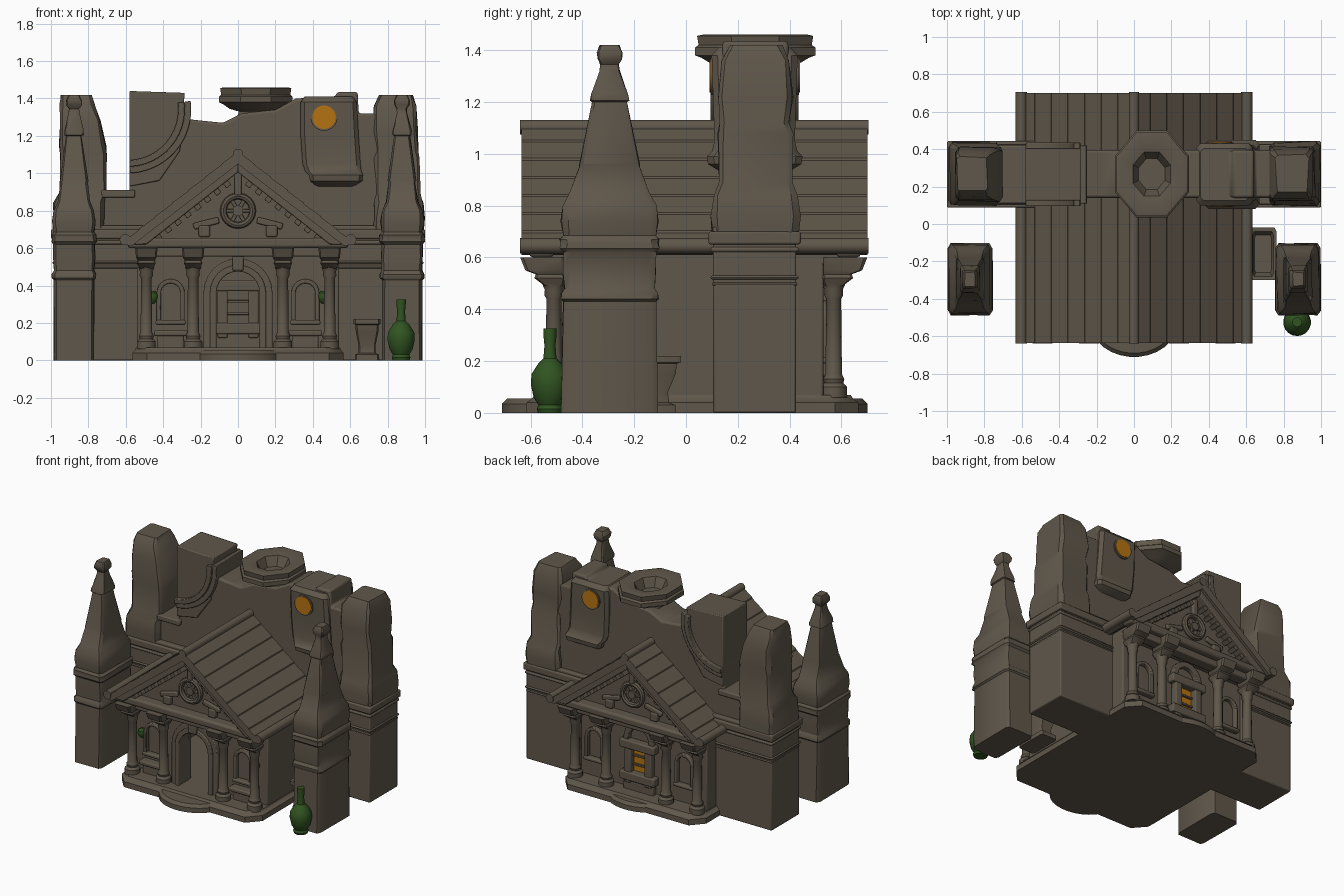
import bpy, bmesh, math, random
from mathutils import Matrix, Vector

if "Cube" in bpy.data.objects:
    bpy.data.objects.remove(bpy.data.objects["Cube"])

random.seed(4)


def material(name, rgb):
    m = bpy.data.materials.new(name)
    m.diffuse_color = (*rgb, 1)
    m.use_nodes = True
    m.node_tree.nodes["Principled BSDF"].inputs["Base Color"].default_value = m.diffuse_color
    return m


STONE = material("stone", (0.116, 0.095, 0.069))
AMBER = material("amber_glass", (0.46, 0.17, 0.006))
GREEN = material("green_glaze", (0.030, 0.088, 0.015))


def finish(name, bm, mat=STONE, bevel=0):
    bmesh.ops.recalc_face_normals(bm, faces=bm.faces)
    me = bpy.data.meshes.new(name)
    bm.to_mesh(me)
    bm.free()
    me.materials.append(mat)
    ob = bpy.data.objects.new(name, me)
    bpy.context.collection.objects.link(ob)
    if bevel:
        b = ob.modifiers.new("worn_edges", 'BEVEL')
        b.width, b.segments, b.limit_method = bevel, 2, 'ANGLE'
    return ob


def box(name, x, y, z, mat=STONE, bevel=0.008, tilt=0):
    """Box from (min, max) ranges, optionally tilted about y."""
    bm = bmesh.new()
    c = Vector([sum(r) / 2 for r in (x, y, z)])
    s = [abs(r[1] - r[0]) for r in (x, y, z)]
    bmesh.ops.create_cube(bm, size=1, matrix=Matrix.Translation(c)
                          @ Matrix.Rotation(tilt, 4, 'Y') @ Matrix.Diagonal((*s, 1)))
    return finish(name, bm, mat, bevel)


def prism(name, pts, y0, y1, mat=STONE, bevel=0.006):
    """Outline in x, z extruded along y."""
    bm = bmesh.new()
    f = bm.faces.new([bm.verts.new((x, y0, z)) for x, z in pts])
    r = bmesh.ops.extrude_face_region(bm, geom=[f])
    for v in r["geom"]:
        if isinstance(v, bmesh.types.BMVert):
            v.co.y = y1
    return finish(name, bm, mat, bevel)


def loft(name, rings, n=0, mat=STONE, wear=0):
    """Stack of rings (z, cx, cy, rx, ry); n = 0 gives squares with cut corners."""
    c = 0.86
    shape = [(1, -c), (1, c), (c, 1), (-c, 1), (-1, c), (-1, -c), (-c, -1), (c, -1)]
    if n:
        k = 1 / math.cos(math.pi / n)
        shape = [(k * math.cos((i + .5) * math.tau / n), k * math.sin((i + .5) * math.tau / n))
                 for i in range(n)]
    bm = bmesh.new()
    rows = [[bm.verts.new((cx + a * rx + random.uniform(-wear, wear),
                           cy + b * ry + random.uniform(-wear, wear), z)) for a, b in shape]
            for z, cx, cy, rx, ry in rings]
    m = len(shape)
    for lo, hi in zip(rows, rows[1:]):
        for i in range(m):
            bm.faces.new((lo[i], lo[(i + 1) % m], hi[(i + 1) % m], hi[i]))
    bm.faces.new(rows[0])
    bm.faces.new(rows[-1])
    return finish(name, bm, mat)


def rod(name, x, z, r, y0, y1, mat=STONE, n=20):
    return prism(name, arc(x, z, r, 0, 360 - 360 / n, n - 1), y0, y1, mat, 0)


def arc(cx, cz, r, a0, a1, n=12):
    return [(cx + r * math.cos(math.radians(a0 + (a1 - a0) * i / n)),
             cz + r * math.sin(math.radians(a0 + (a1 - a0) * i / n))) for i in range(n + 1)]


def arch(name, x, z0, zc, ro, ri, y0, y1):
    """Upside-down U surround."""
    prism(name, [(x + ro, z0)] + arc(x, zc, ro, 0, 180) + [(x - ro, z0), (x - ri, z0)]
          + arc(x, zc, ri, 180, 0) + [(x + ri, z0)], y0, y1)


# --- floor slab with cut corners and rounded steps
loft("floor_slab", [(0, 0, .025, .565, .64), (.04, 0, .025, .565, .64), (.055, 0, .025, .55, .62),
                    (.07, 0, .025, .545, .61)])
for nm, y, ry in (("front_step", -.53, .18), ("back_step", .53, .17)):
    loft(nm, [(0, 0, y, .23, ry), (.035, 0, y, .23, ry), (.055, 0, y, .21, ry - .02)], 28)

# --- hollow house walls with the door opening
prism("front_wall", [(-.53, .05), (-.12, .05)] + arc(0, .36, .12, 180, 0)
      + [(.12, .05), (.53, .05), (.53, .63), (-.53, .63)], -.43, -.37, bevel=0)
box("back_wall", (-.53, .53), (.45, .51), (.05, .63))
for s in (-1, 1):
    box("side_wall", (s * .48, s * .54), (-.43, .53), (0, .63))
box("ceiling", (-.54, .54), (-.54, .60), (.57, .63))

# --- gable block and roof slopes in overlapping courses
prism("gable_block", [(-.58, .63), (.58, .63), (0, 1.08)], -.53, .60)
slope = math.atan2(.49, .62)
for s in (-1, 1):
    top, N = [], 7
    for i in range(N):
        for t, lift in ((i / N, -.003), ((i + .97) / N, .003)):
            top.append((s * .62 * t, 1.118 - .49 * t + lift))
    prism("roof_slope", top + [(s * .62, .625), (s * .57, .61), (0, 1.05)], -.635, .70, bevel=0)
    rod("eave_roll", s * .603, .645, .03, -.64, .705)
    for yf, nm in ((-1, "front"), (1, "back")):
        y_out, y_in = (-.615, -.52) if yf < 0 else (.68, .59)
        # sloping inner moulding and rafter blocks under the roof edge
        prism(nm + "_rake_moulding", [(0, 1.06), (s * .56, .62), (s * .49, .62), (0, 1.005)], y_out, y_in)
        for i in range(8):
            t = .12 + i * .105
            x, z = s * .5 * t, .99 - .37 * t * 1.04
            box(nm + "_rafter_block", (x - .016, x + .016), (y_out + .02 * -yf, y_in),
                (z - .018, z + .018), bevel=.003, tilt=s * slope)
rod("ridge_roll", 0, 1.103, .028, -.64, .705)

# --- the same pediment and column set on the front and back
for nm, f, wall, col in (("front", -1, -.53, -.51), ("back", 1, .60, .57)):
    box(nm + "_tie_beam", (-.59, .59), (wall - f * .02, wall + f * .075), (.60, .655), bevel=.015)
    box(nm + "_frieze", (-.54, .54), (wall - f * .05, wall + f * .03), (.555, .605))
    bm = bmesh.new()
    for i in range(24):
        for j in range(8):
            a, b = i * math.tau / 24, j * math.tau / 8
            r = .078 + .018 * math.cos(b)
            bm.verts.new((r * math.cos(a), wall + f * .01 + .022 * math.sin(b), .80 + r * math.sin(a)))
    bm.verts.ensure_lookup_table()
    for i in range(24):
        for j in range(8):
            p, q, k = i * 8, (i + 1) % 24 * 8, (j + 1) % 8
            bm.faces.new([bm.verts[v] for v in (p + j, q + j, q + k, p + k)])
    finish(nm + "_rosette_ring", bm)
    for k in range(3):
        box(nm + "_rosette_spoke", (-.075, .075), (wall - .015, wall + .015), (.79, .81),
            bevel=.004, tilt=k * math.pi / 3)
    rod(nm + "_rosette_hub", 0, .80, .028, wall, wall + f * .025)
    box(nm + "_king_post", (-.02, .02), (wall, wall + f * .03), (.88, 1.02))
    for s in (-1, 1):
        box(nm + "_strut", (s * .10, s * .24), (wall, wall + f * .025), (.715, .75), tilt=s * .25)
        box(nm + "_carved_block", (s * .15, s * .21), (wall, wall + f * .035), (.66, .72))
        for x in (.49, .24):
            loft(nm + "_column", [(z, s * x, col, r, r) for z, r in
                 ((.06, .05), (.10, .05), (.115, .036), (.13, .04), (.15, .031), (.44, .028),
                  (.455, .036), (.475, .034), (.50, .045))], 14)
            loft(nm + "_capital", [(z, s * x, col + f * d, r, r + e) for z, d, r, e in
                 ((.49, 0, .035, 0), (.52, .015, .05, .01), (.535, .015, .045, .01),
                  (.55, .035, .055, .02), (.60, .045, .06, .025))])
        # arched niche with a ledge below
        w = -.43 if f < 0 else .51
        arch(nm + "_niche", s * .36, .20, .36, .075, .052, w, w + f * .035)
        box(nm + "_niche_sill", (s * .28, s * .44), (w, w + f * .045), (.19, .215))
        if f < 0:
            box(nm + "_bench", (s * .27, s * .45), (w, w + f * .07), (.13, .16))
            box(nm + "_bench_leg", (s * .29, s * .43), (w, w + f * .05), (.06, .14))

# --- doorway surround and keystone
arch("door_surround", 0, .05, .36, .185, .125, -.50, -.40)
arch("door_inner_trim", 0, .05, .36, .15, .115, -.515, -.40)
box("door_keystone", (-.03, .03), (-.53, -.42), (.48, .56))

# --- back window: frame, amber panes, bars (trim on both faces)
for y0, y1 in ((.51, .56), (.45, .41)):
    g = .01 if y1 > y0 else -.01
    for s in (-1, 1):
        box("window_jamb", (s * .055, s * .11), (y0, y1), (.12, .40))
    box("window_head", (-.14, .14), (y0, y1 + g), (.37, .43))
    box("window_sill", (-.14, .14), (y0, y1 + g), (.14, .20))
    box("window_plinth", (-.12, .12), (y0, y1 - g), (.06, .15))
    for z in (.25, .315):
        box("window_bar", (-.06, .06), (y0, y0 + 2 * g), (z - .007, z + .007), bevel=.003)
box("window_glass", (-.058, .058), (.509, .517), (.19, .38), AMBER, 0)
arch("window_hood", 0, .42, .44, .12, .08, .51, .55)

# --- cross wall on both sides of the house, with bands
for s in (-1, 1):
    box("cross_wall", (s * .50, s * .985), (.105, .425), (0, .72))
    for z0, z1, g in ((.49, .505, .005), (.515, .53, .01), (.62, .64, .01), (.65, .70, .018)):
        box("wall_band", (s * .50, s * (.982 + g)), (.105 - g, .425 + g), (z0, z1))

# --- ruined upper wall
prism("ruined_wall", [(-.73, .62), (-.73, .90), (-.58, .90), (-.58, 1.28), (-.27, 1.29), (-.18, 1.28),
      (-.08, 1.27), (.02, 1.32), (.2, 1.34), (.31, 1.40), (.52, 1.41), (.53, 1.435), (.64, 1.435),
      (.645, 1.32), (.78, 1.32), (.78, .62)], .14, .395, bevel=.02)
box("wall_ledge", (-.73, -.55), (.11, .42), (.87, .91))
# broken round window quarter on the left
prism("broken_window_block", [(-.58, .93), (-.42, .96), (-.31, 1.12), (-.285, 1.43), (-.58, 1.44)], .125, .405)
for r0, r1, g in ((.27, .305, .03), (.305, .34, .015)):
    prism("broken_window_rib", arc(-.59, 1.34, r0, -88, 8) + arc(-.59, 1.34, r1, 8, -88),
          .125 - g, .405 + g, bevel=.004)

# --- rounded block carrying the amber discs
loft("disc_block", [(z, x, .265, rx, ry) for z, x, rx, ry in
     ((.93, .52, .10, .13), (.96, .525, .14, .18), (.99, .525, .145, .185), (1.01, .51, .15, .165),
      (1.05, .50, .155, .155), (1.2, .49, .155, .16), (1.38, .485, .15, .166), (1.41, .485, .13, .14))])
for f, y in ((-1, .11), (1, .42)):
    rod("disc_rim", .46, 1.30, .073, y, y + f * .016)
    rod("amber_disc", .46, 1.30, .063, y + f * .012, y + f * .02, AMBER, 24)

# --- eight-sided basin on its stem
loft("basin", [(z, .095, .267, r, r * 1.18) for z, r in
     ((1.15, .07), (1.27, .065), (1.30, .10), (1.33, .09), (1.345, .14), (1.37, .175), (1.38, .197),
      (1.41, .197), (1.42, .185), (1.455, .19), (1.46, .17), (1.445, .10), (1.38, .07))], 8)

# --- rear towers
loft("rear_tower_right", [(z, x, .268, rx, ry) for z, x, rx, ry in
     ((.68, .855, .135, .165), (.76, .86, .135, .17), (.84, .86, .13, .165), (.89, .855, .12, .14),
      (1.08, .85, .12, .145), (1.12, .85, .11, .135), (1.22, .84, .118, .145), (1.36, .84, .11, .13),
      (1.42, .845, .085, .10))], wear=.006)
loft("rear_tower_left", [(z, x, .268, rx, ry) for z, x, rx, ry in
     ((.68, -.855, .135, .165), (.76, -.855, .135, .17), (.84, -.85, .135, .165), (.90, -.83, .125, .145),
      (1.1, -.825, .125, .145), (1.15, -.83, .122, .14), (1.28, -.845, .105, .14), (1.37, -.86, .09, .12),
      (1.42, -.865, .08, .09))], wear=.006)

# --- front obelisk pillars
for s in (-1, 1):
    loft("front_pillar", [(z, s * .877, -.295, rx, ry) for z, rx, ry in
         ((0, .108, .187), (.43, .108, .18), (.44, .118, .188), (.46, .118, .188), (.48, .108, .175),
          (.55, .112, .178), (.62, .112, .178), (.635, .122, .192), (.655, .118, .188), (.67, .122, .192),
          (.685, .108, .18), (.74, .115, .187), (.80, .108, .182), (.85, .085, .155), (.95, .072, .117),
          (.96, .075, .115), (1.2, .042, .066), (1.205, .052, .074), (1.23, .05, .07), (1.32, .028, .038),
          (1.345, .026, .034), (1.365, .04, .046), (1.39, .042, .048), (1.42, .028, .036))], wear=.003)
    # small green wall lamps
    loft("green_lamp", [(z, s * .455, -.45, r, r) for z, r in
         ((.305, .008), (.32, .022), (.34, .029), (.36, .026), (.372, .01))], 12, GREEN)

# --- square stone urn and green vase
loft("stone_urn", [(z, .69, -.16, rx, ry) for z, rx, ry in
     ((0, .065, .12), (.03, .065, .12), (.04, .045, .095), (.08, .045, .09), (.15, .06, .12),
      (.19, .062, .125), (.195, .072, .14), (.22, .072, .14), (.218, .055, .12), (.18, .045, .10))])
loft("green_vase", [(z, .872, -.525, r, r) for z, r in
     ((0, .045), (.015, .05), (.03, .044), (.06, .062), (.11, .073), (.15, .07), (.19, .045),
      (.21, .025), (.26, .021), (.30, .025), (.325, .025))], 18, GREEN)

# --- soft shading with crisp edges
bpy.ops.object.select_all(action='SELECT')
bpy.context.view_layer.objects.active = bpy.context.selected_objects[0]
bpy.ops.object.shade_smooth_by_angle(angle=math.radians(35))
